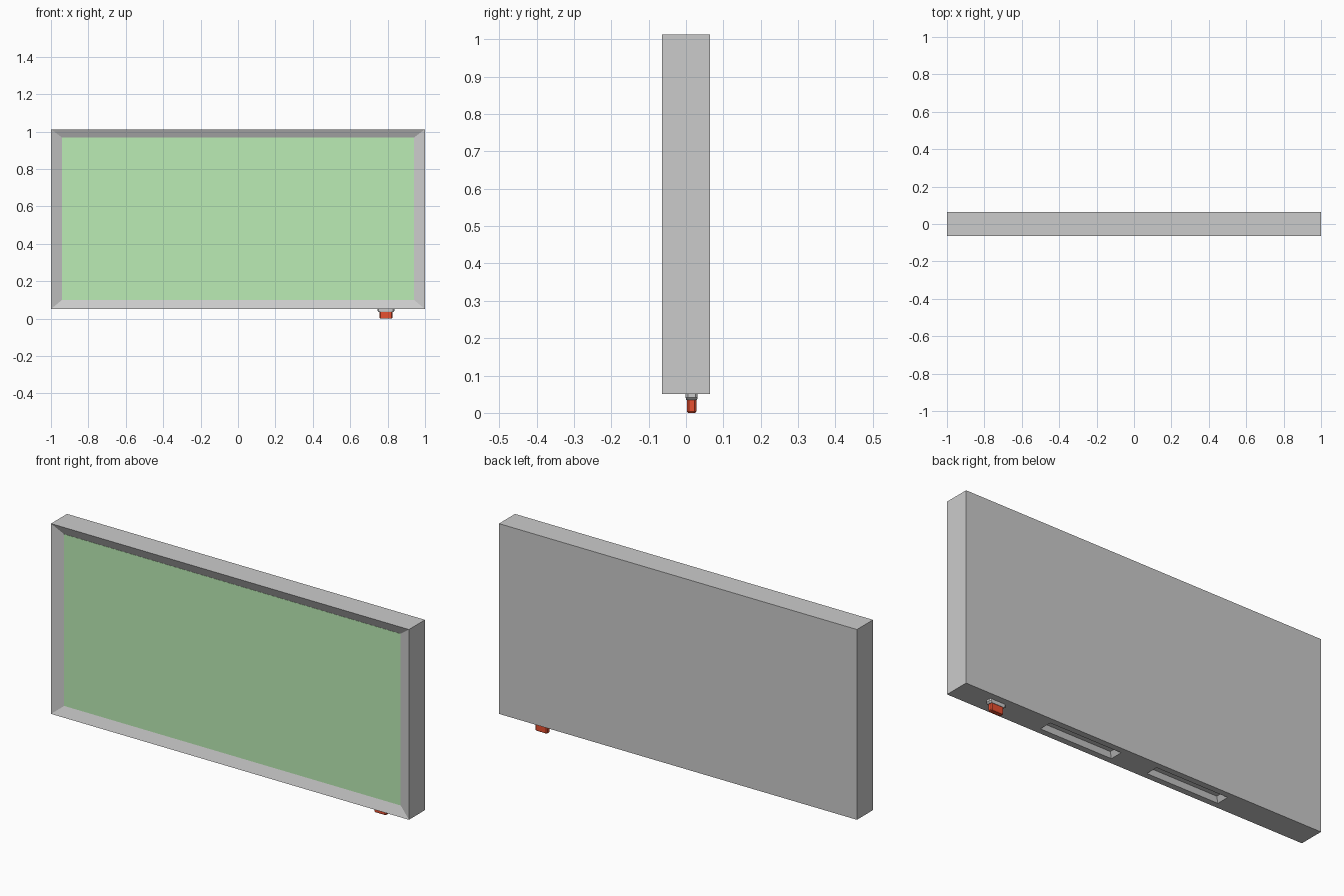
import bpy, bmesh
from mathutils import Vector

if "Cube" in bpy.data.objects:
    bpy.data.objects.remove(bpy.data.objects["Cube"])

X, Y, Z0, Z1 = 1.0, 0.064, 0.051, 1.012   # case extents


def material(name, rgb):
    m = bpy.data.materials.new(name)
    m.diffuse_color = (*rgb, 1)
    m.use_nodes = True
    m.node_tree.nodes["Principled BSDF"].inputs["Base Color"].default_value = m.diffuse_color
    return m


def loft(name, rings, mat=None):
    """Closed solid through a list of equally sized point rings."""
    bm = bmesh.new()
    vs = [[bm.verts.new(p) for p in ring] for ring in rings]
    n = len(rings[0])
    for a, b in zip(vs, vs[1:]):
        for i in range(n):
            j = (i + 1) % n
            bm.faces.new((a[i], a[j], b[j], b[i]))
    bm.faces.new(vs[0][::-1])
    bm.faces.new(vs[-1])
    bmesh.ops.recalc_face_normals(bm, faces=bm.faces)
    me = bpy.data.meshes.new(name)
    bm.to_mesh(me)
    bm.free()
    ob = bpy.data.objects.new(name, me)
    bpy.context.collection.objects.link(ob)
    if mat:
        me.materials.append(mat)
    return ob


def front_ring(x, z0, z1, y):
    return [(-x, y, z0), (x, y, z0), (x, y, z1), (-x, y, z1)]


def flat_ring(cx, cy, hx, hy, z, c=0.0):
    """Horizontal rectangle with corners chamfered by c."""
    if not c:
        pts = [(-hx, -hy), (hx, -hy), (hx, hy), (-hx, hy)]
    else:
        pts = [(-hx + c, -hy), (hx - c, -hy), (hx, -hy + c), (hx, hy - c),
               (hx - c, hy), (-hx + c, hy), (-hx, hy - c), (-hx, -hy + c)]
    return [Vector((cx + px, cy + py, z)) for px, py in pts]


# Case with the front bezel sloping in to the screen
recess = -Y + 0.02
case = loft("case", [front_ring(X, Z0, Z1, Y),
                     front_ring(X, Z0, Z1, -Y),
                     front_ring(0.94, 0.10, 0.967, recess)])

# Two shallow slots in the underside
for side in (-1, 1):
    cutter = loft("slot_cutter", [
        flat_ring(side * 0.3, 0, 0.203, 0.035, Z0 - 0.005),
        flat_ring(side * 0.3, 0, 0.185, 0.022, Z0 + 0.025)])
    cutter.hide_render = True
    cutter.hide_viewport = True
    mod = case.modifiers.new("slot", 'BOOLEAN')
    mod.object = cutter
    mod.operation = 'DIFFERENCE'
    mod.solver = 'EXACT'

# Screen panel
loft("screen", [front_ring(0.94, 0.10, 0.967, recess + 0.004),
                front_ring(0.94, 0.10, 0.967, recess - 0.001)],
     material("screen_green", (0.5, 0.84, 0.46)))

# Push button and its collar under the case
bx, by = 0.791, 0.015
loft("button_collar", [flat_ring(bx, by, 0.045, 0.016, Z0 + 0.003, 0.006),
                       flat_ring(bx, by, 0.045, 0.016, 0.041, 0.006),
                       flat_ring(bx, by, 0.038, 0.0145, 0.034, 0.006)])
loft("button", [flat_ring(bx, by, 0.034, 0.0125, 0.036, 0.005),
                flat_ring(bx, by, 0.034, 0.0125, 0.004, 0.005),
                flat_ring(bx, by, 0.031, 0.0100, 0.0, 0.004)],
     material("button_red", (0.8, 0.08, 0.03)))
